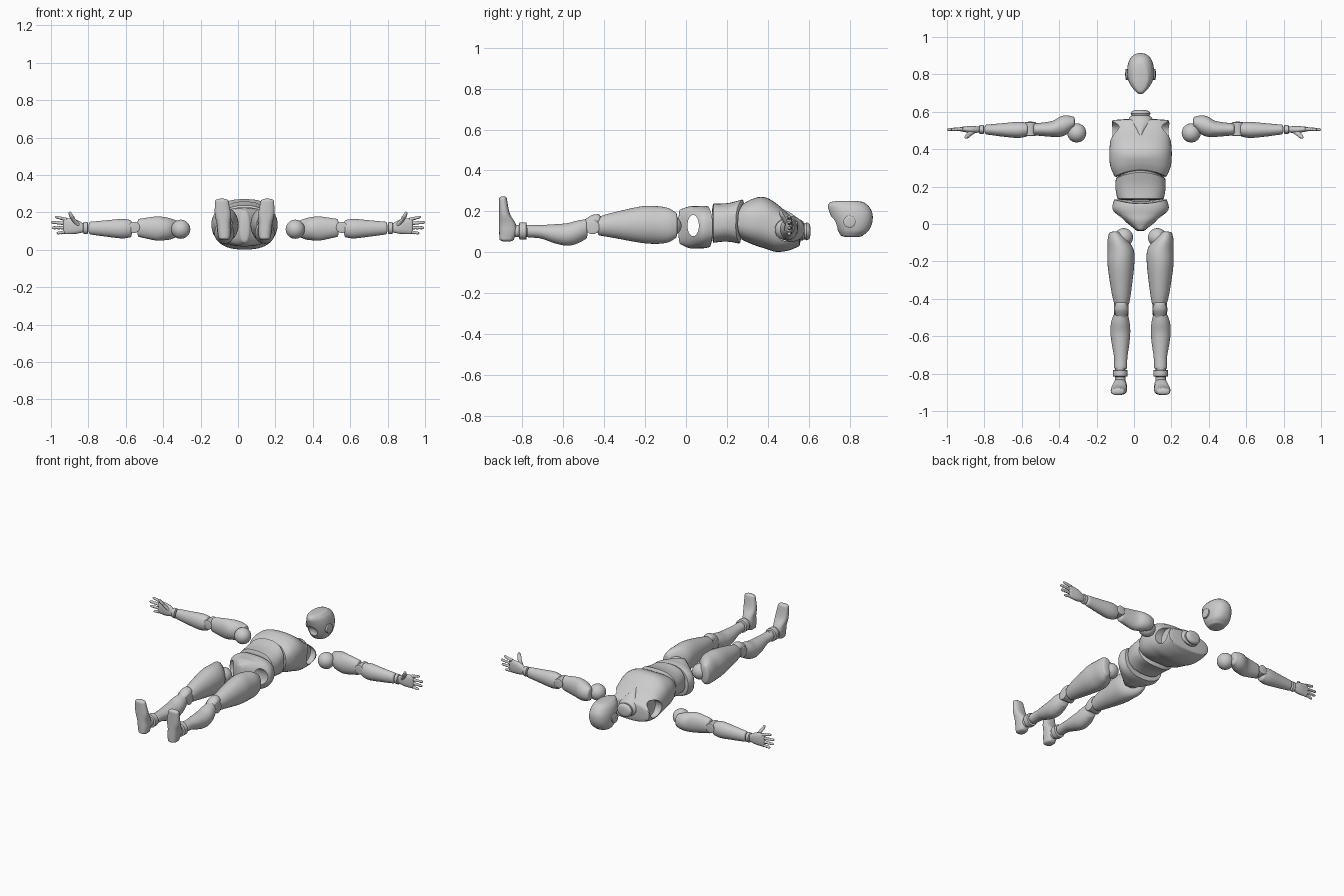
import bpy, bmesh
from math import cos, sin, pi, radians
from mathutils import Matrix, Vector

if "Cube" in bpy.data.objects:
    bpy.data.objects.remove(bpy.data.objects["Cube"])

CX = 0.035  # body centre line


def finish(name, bm):
    bmesh.ops.recalc_face_normals(bm, faces=bm.faces)
    me = bpy.data.meshes.new(name)
    bm.to_mesh(me)
    bm.free()
    ob = bpy.data.objects.new(name, me)
    bpy.context.collection.objects.link(ob)
    return ob


def catmull(p0, p1, p2, p3, t):
    return [0.5 * (2 * b + (c - a) * t + (2 * a - 5 * b + 4 * c - d) * t * t
                   + (3 * b - a - 3 * c + d) * t ** 3) for a, b, c, d in zip(p0, p1, p2, p3)]


def dome(row, depth):
    """Shrinking rings that round off one end of a loft."""
    t, a, b, ra, rb = row
    return [(t + depth * sin(radians(g)), a, b, ra * cos(radians(g)), rb * cos(radians(g)))
            for g in range(18, 73, 18)]


def loft(name, axis, st, n=32, power=2.0, sub=5, warp=None, cap=.01):
    """Stations (t, a, b, ra, rb): superellipse rings swept along an axis."""
    rows = []
    for i in range(len(st) - 1):
        q = [st[max(i - 1, 0)], st[i], st[i + 1], st[min(i + 2, len(st) - 1)]]
        rows += [catmull(*q, k / sub) for k in range(sub)]
    d = cap if st[-1][0] > st[0][0] else -cap
    rows = dome(st[0], -d)[::-1] + rows + [st[-1]] + dome(st[-1], d)
    bm = bmesh.new()
    rings = []
    for t, a, b, ra, rb in rows:
        ring = []
        for k in range(n):
            c, s = cos(2 * pi * k / n), sin(2 * pi * k / n)
            u = a + ra * abs(c) ** (2 / power) * (1 if c > 0 else -1)
            v = b + rb * abs(s) ** (2 / power) * (1 if s > 0 else -1)
            co = {'x': (t, u, v), 'y': (u, t, v), 'z': (u, v, t)}[axis]
            ring.append(bm.verts.new(warp(*co) if warp else co))
        rings.append(ring)
    for r, q in zip(rings, rings[1:]):
        for k in range(n):
            bm.faces.new((r[k], r[(k + 1) % n], q[(k + 1) % n], q[k]))
    bm.faces.new(rings[0])
    bm.faces.new(rings[-1])
    return finish(name, bm)


def body(name, st, **kw):
    """Centred loft along y from (y, z, rx, rz)."""
    return loft(name, 'y', [(y, CX, z, rx, rz) for y, z, rx, rz in st], n=48, **kw)


def ball(name, c, r):
    bm = bmesh.new()
    bmesh.ops.create_uvsphere(bm, u_segments=32, v_segments=20, radius=r, matrix=Matrix.Translation(c))
    return finish(name, bm)


def disc(name, axis, c, h, ra, rb):
    """Short rounded drum of half length h centred at c."""
    i = 'xyz'.index(axis)
    a, b = [c[j] for j in range(3) if j != i]
    return loft(name, axis, [(c[i] + s * h, a, b, ra, rb) for s in (-1, 1)], sub=1, cap=.004)


def mirror(objs, cx):
    for ob in objs:
        bm = bmesh.new()
        bm.from_mesh(ob.data)
        for v in bm.verts:
            v.co.x = 2 * cx - v.co.x
        finish(ob.name + "_left", bm)
        ob.name += "_right"


def cut(ob, *cutters):
    for c in cutters:
        c.hide_render = True
        m = ob.modifiers.new("cut", 'BOOLEAN')
        m.operation, m.solver, m.object = 'DIFFERENCE', 'EXACT', c
        bpy.context.view_layer.objects.active = ob
        bpy.ops.object.modifier_apply(modifier=m.name)
        bpy.data.objects.remove(c)


def jaw(x, y, z):
    k = min(1, max(0, (0.785 - y) / 0.09))
    return (CX + (x - CX) * (1 - 0.38 * k * k), y, z)


def arch(y0, y1, h):
    """Shifts a rim along y, most at the centre line."""
    def f(x, y, z):
        u = min(1, abs(x - CX) / .14)
        k = min(1, max(0, (y - y0) / (y1 - y0)))
        return (x, y + h * (1 - u * u) * k * (1 if z > .14 else .6), z)
    return f


# Head: lofted from the back of the skull to the face, tapering to the chin
head = loft("head", 'z', [(.083, CX, .812, .05, .055), (.105, CX, .818, .064, .075), (.145, CX, .817, .071, .094),
                          (.19, CX, .808, .07, .104), (.225, CX, .794, .06, .1), (.242, CX, .787, .046, .085)],
            n=40, power=2.3, warp=jaw)
cut(head, ball("neck_socket", (CX, .705, .13), .045))
mirror([disc("ear_disc", 'x', (CX + .07, .80, .15), .008, .03, .03)], CX)

# Chest with an arched lower rim and round shoulder sockets
chest = body("chest", [(.252, .152, .138, .092), (.31, .151, .162, .111), (.38, .145, .167, .125),
                       (.44, .121, .163, .119), (.5, .098, .16, .09), (.552, .09, .152, .062)],
             power=2.5, warp=arch(.36, .25, .04))
cut(chest, *[disc("shoulder_socket", 'x', (CX + s * .165, .49, .11), .05, .055, .055) for s in (-1, 1)])

# Collar plate and ribbed neck
body("collar", [(.47, .18, .01, .034), (.51, .14, .035, .053), (.545, .115, .064, .053), (.57, .105, .06, .048)])
body("neck", [(.55 + .01 * i, .102, .053 - .005 * (i % 2), .044 - .005 * (i % 2)) for i in range(6)], sub=2)

# Abdomen with a peaked upper rim
body("abdomen", [(.135, .142, .124, .096), (.19, .146, .134, .094), (.24, .15, .132, .108)],
     power=2.5, warp=arch(.16, .25, .04))

# Pelvis: a V with an open tunnel at the hips
pelvis = body("pelvis", [(.13, .125, .141, .099), (.085, .123, .151, .104), (.05, .122, .128, .103),
                         (.015, .122, .085, .102), (-.028, .124, .03, .085)], power=2.4, warp=arch(.1, .142, -.03))
cut(pelvis, disc("hip_tunnel", 'x', (CX, .035, .13), .3, .028, .052))

# Leg on the +x side, then mirrored
hip = ball("hip_ball", (.125, -.072, .13), .05)
thigh = loft("thigh", 'y', [(-.05, .172, .132, .032, .062), (-.085, .158, .132, .053, .083),
                            (-.14, .141, .133, .07, .092), (-.22, .14, .135, .071, .089),
                            (-.36, .138, .132, .053, .061), (-.425, .136, .128, .04, .046)])
knee = disc("knee_joint", 'x', (.138, -.457, .122), .036, .034, .034)
cap = loft("knee_cap", 'y', [(-.43, .138, .158, .032, .028), (-.46, .138, .152, .036, .03),
                             (-.495, .138, .14, .027, .02)], cap=.015)
calf = loft("calf", 'y', [(-.49, .141, .113, .04, .048), (-.53, .143, .099, .05, .056), (-.58, .143, .087, .053, .055),
                          (-.64, .142, .09, .047, .047), (-.71, .141, .1, .036, .033), (-.77, .142, .103, .034, .031)])
ring = disc("ankle_ring", 'y', (.143, -.798, .104), .016, .039, .042)
core = disc("ankle_core", 'y', (.143, -.81, .104), .05, .028, .03)
foot = loft("foot", 'z', [(.065, .143, -.877, .031, .036), (.1, .144, -.87, .036, .044), (.14, .147, -.874, .037, .04),
                          (.19, .151, -.888, .043, .026), (.26, .157, -.895, .036, .019)], power=2.5, cap=.014)
mirror([hip, thigh, knee, cap, calf, ring, core, foot], CX)

# Arm on the +x side, then mirrored
shoulder = ball("shoulder_ball", (.306, .487, .11), .051)
upper = loft("upper_arm", 'x', [(.325, .542, .112, .032, .042), (.36, .53, .112, .051, .056),
                                (.395, .52, .113, .054, .062), (.44, .508, .114, .042, .064),
                                (.53, .506, .117, .032, .048)])
elbow = disc("elbow_joint", 'y', (.555, .508, .12), .035, .03, .03)
forearm = loft("forearm", 'x', [(.575, .505, .113, .037, .046), (.62, .503, .113, .043, .052),
                                (.7, .503, .114, .036, .044), (.79, .505, .116, .026, .034)])
wrist = disc("wrist_ring", 'x', (.815, .505, .117), .01, .024, .032)
palm = loft("palm", 'x', [(.83, .505, .118, .016, .025), (.87, .505, .124, .019, .039),
                          (.925, .507, .127, .012, .043)], power=2.4)
thumb = loft("thumb", 'z', [(.135, .858, .497, .016, .014), (.165, .882, .479, .012, .012),
                            (.178, .889, .471, .013, .012), (.196, .898, .464, .008, .008)], n=16, cap=.008)


# Fingers with slightly swollen joints
def finger(name, a, b, r):
    rows = []
    for i in range(8):
        p = a.lerp(b, i / 7)
        k = r * (1.08 - .028 * i - .2 * (i % 2))
        rows.append((p.x, p.y, p.z, k, k))
    return loft(name, 'x', rows, n=12, sub=2, cap=.006)


fingers = [finger(f"finger_{i + 1}", Vector((.92, .508, .163 - .0225 * i)),
                  Vector((tip, .505, .175 - .0285 * i)), .0095)
           for i, tip in enumerate((.972, .994, .989, .964))]
mirror([shoulder, upper, elbow, forearm, wrist, palm, thumb] + fingers, 0)

# Smooth shading with sharp rims
for ob in bpy.context.scene.objects:
    ob.select_set(True)
bpy.context.view_layer.objects.active = head
bpy.ops.object.shade_smooth_by_angle(angle=radians(38))
